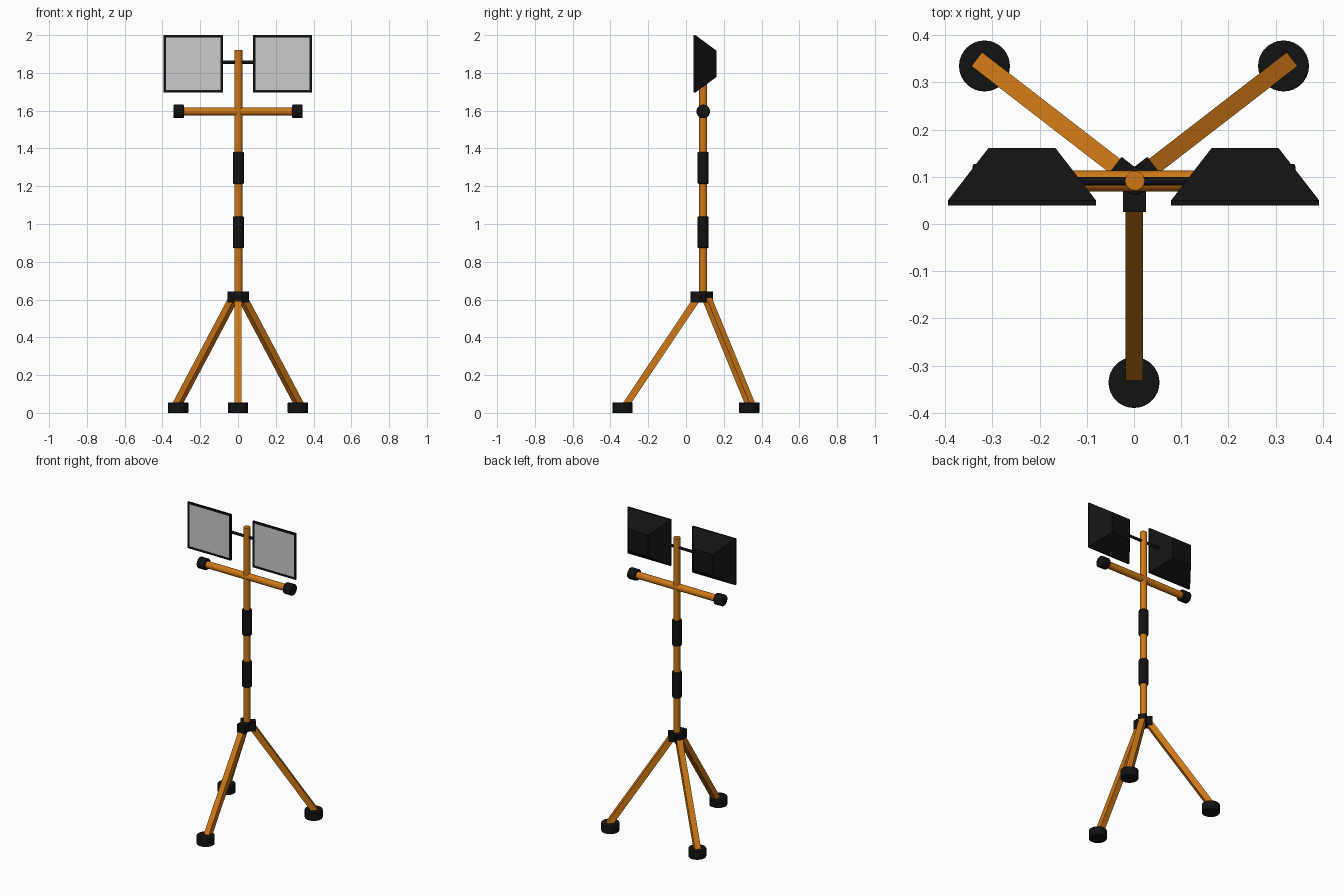
import bpy, bmesh, math
from mathutils import Vector

if "Cube" in bpy.data.objects:
    bpy.data.objects.remove(bpy.data.objects["Cube"])

CX, CY = 0.002, 0.091   # mast axis


def material(name, rgb):
    m = bpy.data.materials.new(name)
    m.diffuse_color = (*rgb, 1)
    m.use_nodes = True
    m.node_tree.nodes["Principled BSDF"].inputs["Base Color"].default_value = m.diffuse_color
    return m


ORANGE = material("orange_paint", (0.62, 0.19, 0.008))
BLACK = material("black_plastic", (0.006, 0.006, 0.006))


def finish(ob, name, mat):
    ob.name = name
    if mat:
        ob.data.materials.append(mat)
    return ob


def tube(name, a, b, r, mat, bevel=0.0, sides=32):
    a, b = Vector(a), Vector(b)
    d = b - a
    bpy.ops.mesh.primitive_cylinder_add(vertices=sides, radius=r, depth=d.length, location=(a + b) / 2)
    ob = finish(bpy.context.object, name, mat)
    ob.rotation_euler = d.to_track_quat('Z', 'Y').to_euler()
    if bevel:
        mod = ob.modifiers.new("bevel", 'BEVEL')
        mod.width, mod.segments = bevel, 2
        mod.limit_method = 'ANGLE'
    bpy.ops.object.shade_smooth_by_angle(angle=math.radians(35))
    return ob


def box(name, loc, size, mat, rot=(0, 0, 0)):
    bpy.ops.mesh.primitive_cube_add(size=1, location=loc, rotation=rot)
    ob = finish(bpy.context.object, name, mat)
    ob.scale = size
    return ob


def lamp(name, cx, cz):
    # tapered housing: front rim, short straight edge, smaller back, recessed front
    bm = bmesh.new()

    def ring(hx, hz, y):
        return [bm.verts.new((cx + sx * hx, y, cz + sz * hz))
                for sx, sz in ((-1, -1), (1, -1), (1, 1), (-1, 1))]
    hx, hz = 0.157, 0.152
    rings = [ring(hx - 0.013, hz - 0.013, 0.046), ring(hx - 0.013, hz - 0.013, 0.039),
             ring(hx, hz, 0.039), ring(hx, hz, 0.05), ring(0.071, 0.07, 0.161)]
    for p, q in zip(rings, rings[1:]):
        for i in range(4):
            j = (i + 1) % 4
            bm.faces.new((p[i], p[j], q[j], q[i]))
    bm.faces.new(rings[0])
    bm.faces.new(rings[-1])
    bmesh.ops.recalc_face_normals(bm, faces=bm.faces)
    me = bpy.data.meshes.new(name)
    bm.to_mesh(me)
    bm.free()
    ob = bpy.data.objects.new(name, me)
    bpy.context.collection.objects.link(ob)
    finish(ob, name, BLACK)
    # pale glass pane
    box(name + "_glass", (cx, 0.0435, cz), (2 * hx - 0.026, 0.005, 2 * hz - 0.026), None)


# mast and its two clamp sleeves
tube("mast", (CX, CY, 0.595), (CX, CY, 1.922), 0.021, ORANGE, 0.003)
for name, z0, z1 in (("lower_sleeve", 0.872, 1.04), ("upper_sleeve", 1.213, 1.381)):
    tube(name, (CX, CY, z0), (CX, CY, z1), 0.029, BLACK, 0.004)

# crossbar with end caps, and lamp rod
tube("crossbar", (-0.3, CY, 1.596), (0.3, CY, 1.596), 0.022, ORANGE)
tube("lamp_rod", (-0.16, CY, 1.857), (0.16, CY, 1.857), 0.009, BLACK, sides=16)
for side, s in (("left", -1), ("right", 1)):
    tube(side + "_bar_cap", (s * 0.287, CY, 1.596), (s * 0.342, CY, 1.596), 0.036, BLACK, 0.004)
    lamp(side + "_lamp", s * 0.2365 - 0.001, 1.848)

# tripod: hub arm, square leg and round foot for each direction
for name, deg, hub_len in (("front", -90, 0.066), ("right", 37.7, 0.053), ("left", 142.3, 0.053)):
    a = math.radians(deg)
    d = Vector((math.cos(a), math.sin(a), 0))
    c = Vector((CX * 0.5, CY, 0))
    box(name + "_hub_arm", c + d * hub_len / 2 + Vector((0, 0, 0.614)), (hub_len, 0.048, 0.058), BLACK, (0, 0, a))
    top = c + d * 0.028 + Vector((0, 0, 0.612))
    end = c + d * 0.407 + Vector((0, 0, 0.046))
    tilt = math.atan2(0.379, 0.566)
    box(name + "_leg", (top + end) / 2, (0.037, 0.037, (top - end).length), ORANGE, (0, -tilt, a))
    foot = Vector((0.0, -0.336, 0)) if deg < 0 else Vector((math.copysign(0.317, d.x), 0.335, 0))
    tube(name + "_foot", foot, foot + Vector((0, 0, 0.055)), 0.054, BLACK, 0.003)
